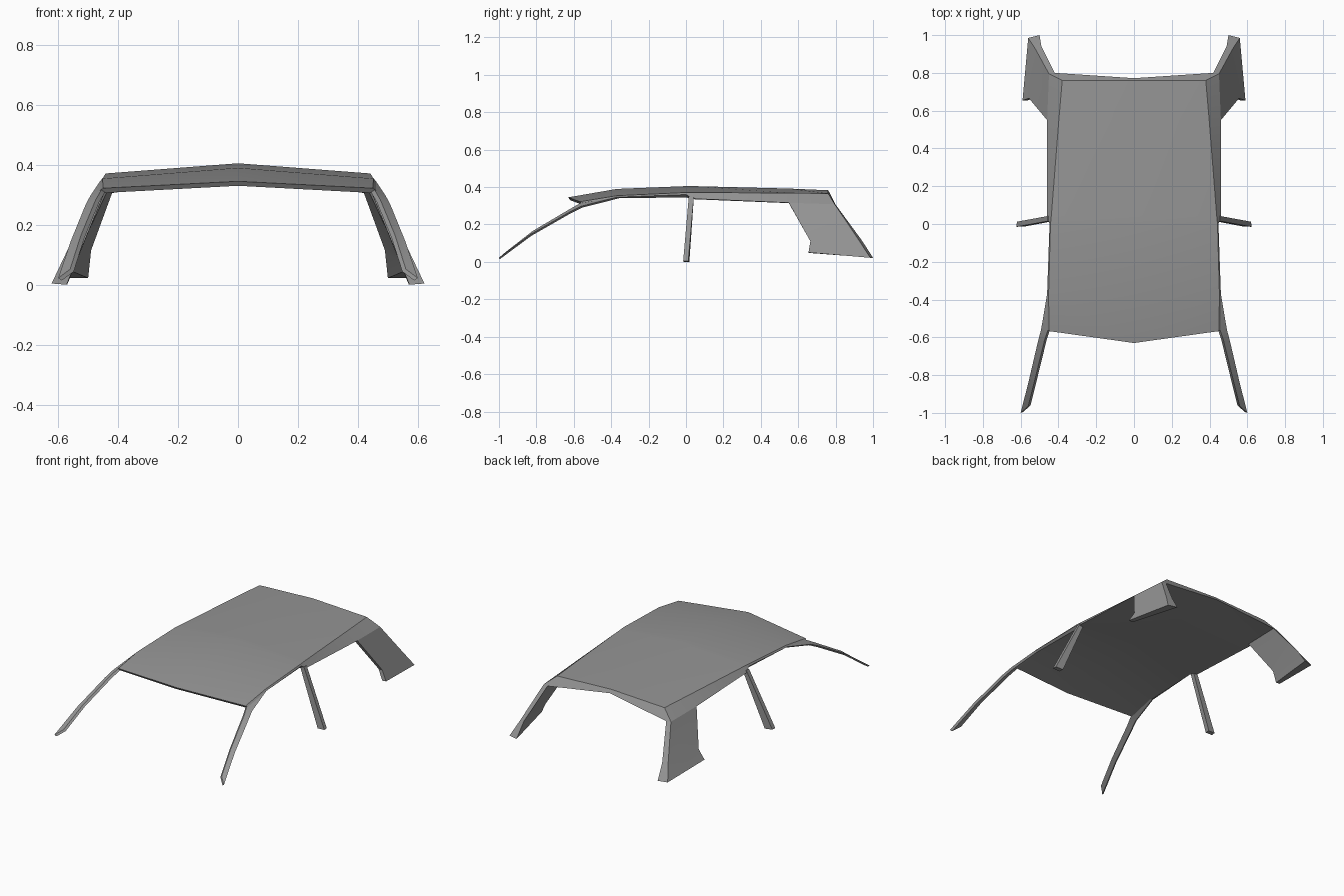
import bpy
import bmesh
import math

if "Cube" in bpy.data.objects:
    bpy.data.objects.remove(bpy.data.objects["Cube"], do_unlink=True)

grey = bpy.data.materials.new("roof grey")
grey.use_nodes = True
GREY = (0.3, 0.3, 0.3, 1)
grey.diffuse_color = GREY
grey.node_tree.nodes["Principled BSDF"].inputs["Base Color"].default_value = GREY


def loft(name, rings, closed=True):
    """Skin a list of left-side cross-sections, cap the ends, mirror across x."""
    bm = bmesh.new()
    rows = [[bm.verts.new(p) for p in ring] for ring in rings]
    n = len(rows[0])
    for a, b in zip(rows, rows[1:]):
        for i in range(n if closed else n - 1):
            j = (i + 1) % n
            bm.faces.new((a[i], a[j], b[j], b[i]))
    bm.faces.new(rows[0])
    bm.faces.new(rows[-1])
    bmesh.ops.recalc_face_normals(bm, faces=bm.faces[:])
    mesh = bpy.data.meshes.new(name)
    bm.to_mesh(mesh)
    bm.free()
    mesh.materials.append(grey)
    obj = bpy.data.objects.new(name, mesh)
    bpy.context.collection.objects.link(obj)
    bpy.ops.object.select_all(action='DESELECT')
    obj.select_set(True)
    bpy.context.view_layer.objects.active = obj
    bpy.ops.object.shade_smooth_by_angle(angle=math.radians(25))
    mirror = obj.modifiers.new("Mirror", 'MIRROR')
    mirror.use_clip = True
    return obj


# Roof: ridge, top edge, rail outside, rail underside, inner ridge
loft("roof_panel", [
    [(0, -.63, .345), (.45, -.567, .322), (.46, -.56, .315), (.45, -.555, .306), (0, -.62, .33)],
    [(0, -.37, .39), (.452, -.37, .354), (.46, -.37, .346), (.445, -.37, .34), (0, -.37, .372)],
    [(0, 0, .405), (.442, 0, .371), (.447, 0, .36), (.435, 0, .345), (0, 0, .386)],
    [(0, .04, .405), (.438, .04, .371), (.46, .04, .338), (.44, .04, .335), (0, .04, .386)],
    [(0, .55, .392), (.398, .55, .368), (.46, .55, .316), (.435, .55, .314), (0, .55, .374)],
    [(0, .76, .383), (.38, .76, .366), (.45, .795, .308), (.42, .8, .306), (0, .772, .362)],
], closed=False)


# Front pillars: slim curved strips given by outer and inner edge
def strip(outer, inner):
    lower = [(x - .012, y + .004, z - .008) for x, y, z in (inner, outer)]
    return [outer, inner] + lower


loft("front_pillars", [
    strip((.46, -.37, .346), (.448, -.37, .35)),
    strip((.492, -.56, .298), (.456, -.562, .316)),
    strip((.508, -.62, .268), (.475, -.62, .283)),
    strip((.557, -.83, .148), (.524, -.82, .165)),
    strip((.6, -1, .022), (.56, -.965, .052)),
])

# Middle pillars: straight square posts leaning outward
loft("middle_pillars", [
    [(.457, .015, .35), (.457, .042, .35), (.43, .042, .345), (.43, .015, .345)],
    [(.622, -.015, .004), (.62, .012, .004), (.57, .018, 0), (.572, -.012, 0)],
])

# Rear pillars: broad panels with a kinked front edge
loft("rear_pillars", [
    [(.46, .55, .316), (.45, .795, .308), (.42, .8, .306), (.435, .55, .314)],
    [(.556, .665, .11), (.523, .928, .11), (.49, .94, .115), (.53, .665, .11)],
    [(.59, .655, .05), (.56, .985, .022), (.5, 1, .022), (.562, .655, .048)],
])
